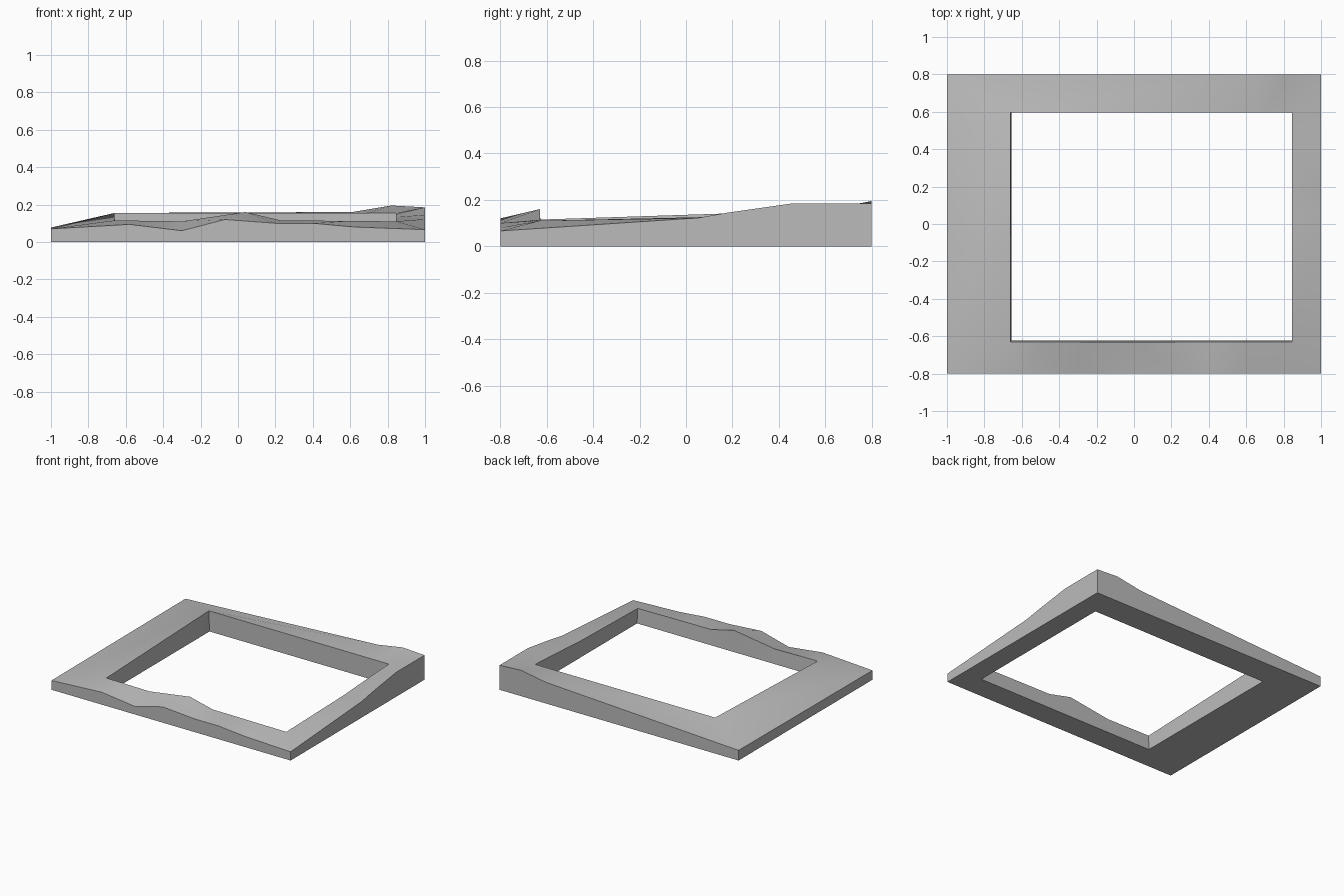
import bpy
import bmesh
import math

cube = bpy.data.objects.get("Cube")
if cube:
    bpy.data.objects.remove(cube, do_unlink=True)

# Plain grey material
grey = bpy.data.materials.new("plain grey")
grey.use_nodes = True
colour = (0.5, 0.5, 0.5, 1)
grey.diffuse_color = colour
grey.node_tree.nodes["Principled BSDF"].inputs["Base Color"].default_value = colour

# Footprint of the frame: outer edge and opening
OX, OY = 1.0, 0.8
LEFT, RIGHT, FRONT, BACK = -0.66, 0.845, -0.63, 0.595

# Each side: (outer position, outer height, inner position, inner height)
front = [(-OX, .07, LEFT, .115), (-.58, .094, -.5, .113), (-.3, .06, -.3, .11),
         (-.07, .12, .04, .16), (.2, .1, .23, .115), (.4, .1, .4, .114),
         (.62, .08, .6, .112)]
right = [(-OY, .066, FRONT, .11), (.05, .122, .05, .125), (.18, .145, .18, .133),
         (.46, .185, .45, .148)]
back = [(OX, .185, RIGHT, .155), (.82, .195, .7, .155), (.61, .16, .5, .155)]
left = [(OY, .077, BACK, .155)]

# Stations around the frame, counterclockwise from the front corner
stations = []
for o, zo, i, zi in front:
    stations.append(((o, -OY, zo), (i, FRONT, zi)))
for o, zo, i, zi in right:
    stations.append(((OX, o, zo), (RIGHT, i, zi)))
for o, zo, i, zi in back:
    stations.append(((o, OY, zo), (i, BACK, zi)))
for o, zo, i, zi in left:
    stations.append(((-OX, o, zo), (LEFT, i, zi)))

# Sweep a four-point section round the frame
bm = bmesh.new()
rings = []
for outer, inner in stations:
    # the opening is slightly narrower at the base
    base = (max(inner[0], LEFT + .005), max(inner[1], FRONT + .008), 0)
    points = [(outer[0], outer[1], 0), outer, inner, base]
    rings.append([bm.verts.new(p) for p in points])
for a, b in zip(rings, rings[1:] + rings[:1]):
    for k in range(4):
        n = (k + 1) % 4
        bm.faces.new((a[k], b[k], b[n], a[n]))
bmesh.ops.triangulate(bm, faces=bm.faces[:])
bmesh.ops.recalc_face_normals(bm, faces=bm.faces[:])

mesh = bpy.data.meshes.new("sloped_frame")
bm.to_mesh(mesh)
bm.free()
mesh.materials.append(grey)
frame = bpy.data.objects.new("sloped_frame", mesh)
bpy.context.collection.objects.link(frame)

# Soft top slopes, sharp edges
bpy.ops.object.select_all(action="DESELECT")
frame.select_set(True)
bpy.context.view_layer.objects.active = frame
bpy.ops.object.shade_smooth_by_angle(angle=math.radians(30))
